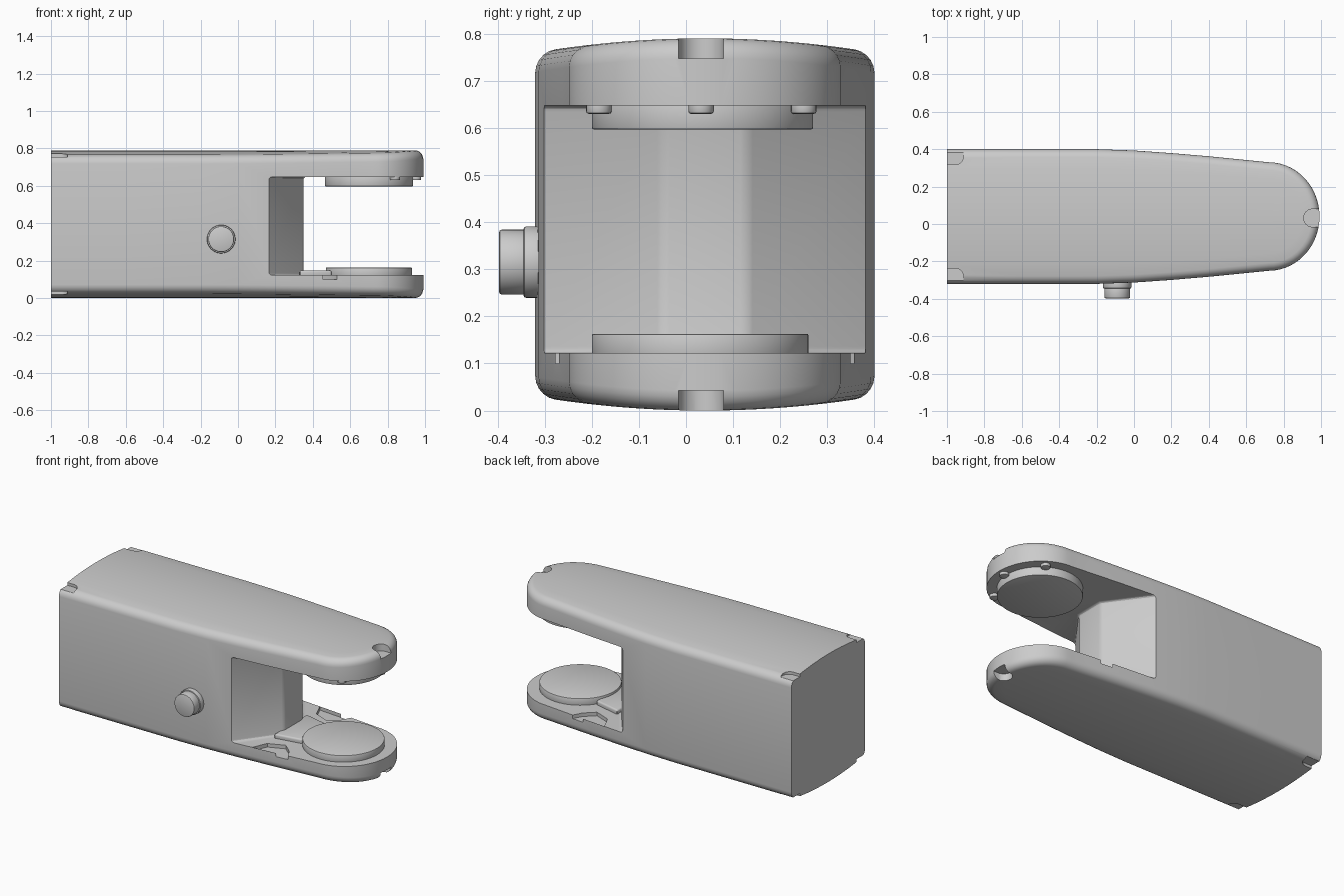
import bpy, bmesh, math
from mathutils import Matrix

if "Cube" in bpy.data.objects:
    bpy.data.objects.remove(bpy.data.objects["Cube"])

MID = 0.04          # centre line of the body in y
HUB = 0.72          # x where the rounded nose begins

grey = bpy.data.materials.new("warm grey")
grey.diffuse_color = (0.6, 0.6, 0.6, 1)
grey.use_nodes = True
grey.node_tree.nodes["Principled BSDF"].inputs["Base Color"].default_value = grey.diffuse_color


def make(name, bm):
    bmesh.ops.recalc_face_normals(bm, faces=bm.faces)
    me = bpy.data.meshes.new(name)
    bm.to_mesh(me)
    bm.free()
    me.materials.append(grey)
    ob = bpy.data.objects.new(name, me)
    bpy.context.collection.objects.link(ob)
    return ob


def activate(ob):
    bpy.ops.object.select_all(action='DESELECT')
    ob.select_set(True)
    bpy.context.view_layer.objects.active = ob


def smooth(ob, angle=30):
    activate(ob)
    bpy.ops.object.shade_smooth_by_angle(angle=math.radians(angle))


def bevel(ob, width, segments=3):
    activate(ob)
    m = ob.modifiers.new("round", 'BEVEL')
    m.width, m.segments, m.limit_method = width, segments, 'ANGLE'
    bpy.ops.object.modifier_apply(modifier=m.name)


def prism(name, pts, z0, z1):
    bm = bmesh.new()
    lo = [bm.verts.new((x, y, z0)) for x, y in pts]
    hi = [bm.verts.new((x, y, z1)) for x, y in pts]
    bm.faces.new(lo)
    bm.faces.new(hi)
    n = len(pts)
    for i in range(n):
        j = (i + 1) % n
        bm.faces.new((lo[i], lo[j], hi[j], hi[i]))
    return make(name, bm)


def disc(name, x, y, z0, z1, r, round_=0.0, seg=48):
    pts = [(x + r * math.cos(2 * math.pi * i / seg), y + r * math.sin(2 * math.pi * i / seg))
           for i in range(seg)]
    ob = prism(name, pts, z0, z1)
    if round_:
        bevel(ob, round_, 2)
    smooth(ob)
    return ob


def cut(ob, cutter):
    activate(ob)
    m = ob.modifiers.new("cut", 'BOOLEAN')
    m.operation, m.solver, m.object = 'DIFFERENCE', 'EXACT', cutter
    bpy.ops.object.modifier_apply(modifier=m.name)
    bpy.data.objects.remove(cutter)


# Body: plan outline swept over crowned, rounded rings
side = [(-1, .36), (-.6, .36), (-.2, .36), (0, .353), (.2, .339), (.4, .322), (.6, .302), (HUB, .29)]
nose = [(HUB + .272 * math.sin(a), .29 * math.cos(a))
        for a in [math.pi * i / 28 for i in range(1, 28)]]
outline = side + nose + [(x, -w) for x, w in reversed(side)]
R = 0.042
rounds = [(R * (1 - math.cos(a)), R * (1 - math.sin(a))) for a in [math.pi / 2 * i / 5 for i in range(6)]]
levels = [(inset, 1, drop) for inset, drop in rounds] + [(R, s, 0) for s in (.8, .6, .4, .2, 0)]


def ring(bm, inset, s, drop, top):
    row = []
    for x, w in outline:
        cx = min(x, HUB)
        length = math.hypot(x - cx, w)
        k = s * (length - inset) / length
        y = w * k
        z = .79 - .03 * (y / .36) ** 2 - drop
        row.append(bm.verts.new((cx + (x - cx) * k, MID + y, z if top else .79 - z)))
    return row


bm = bmesh.new()
rows = [ring(bm, *lv, True) for lv in reversed(levels)] + [ring(bm, *lv, False) for lv in levels]
for a, b in zip(rows, rows[1:]):
    for i in range(len(a) - 1):
        bm.faces.new((a[i], a[i + 1], b[i + 1], b[i]))
bmesh.ops.remove_doubles(bm, verts=bm.verts, dist=1e-5)
bmesh.ops.holes_fill(bm, edges=[e for e in bm.edges if e.is_boundary], sides=0)
body = make("body", bm)

# Fork opening with a tapered neck
gap = prism("fork_gap", [(.155, -.7), (.155, -.315), (.35, -.05), (.35, .13), (.155, .395),
                         (.155, .8), (1.3, .8), (1.3, -.7)], .122, .648)
bevel(gap, .014, 3)
cut(body, gap)

# Nose slots and rear corner notches, mirrored top and bottom
arc = [math.pi / 2 + math.pi * i / 12 for i in range(13)]
for z0, z1 in ((.747, .9), (-.1, .043)):
    cut(body, prism("nose_slot", [(.955 + .048 * math.cos(a), .032 + .048 * math.sin(a)) for a in arc]
                    + [(1.2, -.016), (1.2, .08)], z0, z1))
for z0, z1 in ((.755, .9), (-.1, .035)):
    for s in (-1, 1):
        tip = [(-.955 + .043 * math.cos(a), MID + s * (.32 + .043 * math.sin(a)))
               for a in [-math.pi / 2 + math.pi / 2 * i / 6 for i in range(7)]]
        cut(body, prism("corner_notch", tip + [(-.912, MID + s * .5), (-1.1, MID + s * .5),
                                               (-1.1, MID + s * .277)], z0, z1))

# Shallow pockets either side of the neck on the lower arm
for s in (-1, 1):
    cut(body, prism("pocket", [(x, MID + s * y) for x, y in
                               ((.30, .33), (.53, .31), (.50, .255), (.44, .20), (.34, .24))], .10, .2))
smooth(body, 25)

# Pads facing each other, with rib and screws
disc("lower_pad", .70, .03, .11, .163, .23, .004, 64)
disc("upper_pad", .70, .035, .597, .66, .235, .004, 64)
rib = prism("neck_rib", [(.33, -.12), (.50, -.09), (.50, .16), (.33, .20)], .11, .148)
bevel(rib, .01)
smooth(rib)
for x, y in ((.84, -.185), (.952, .032), (.84, .25)):
    disc("pad_screw", x, y, .63, .66, .027, .005, 20)

# Side button with collar
turn = Matrix.Translation((-.09, 0, .315)) @ Matrix.Rotation(math.radians(90), 4, 'X')
for name, y0, y1, r in (("button_collar", .30, .345, .076), ("button_cap", .33, .397, .069)):
    disc(name, 0, 0, y0, y1, r, .006, 40).matrix_world = turn
